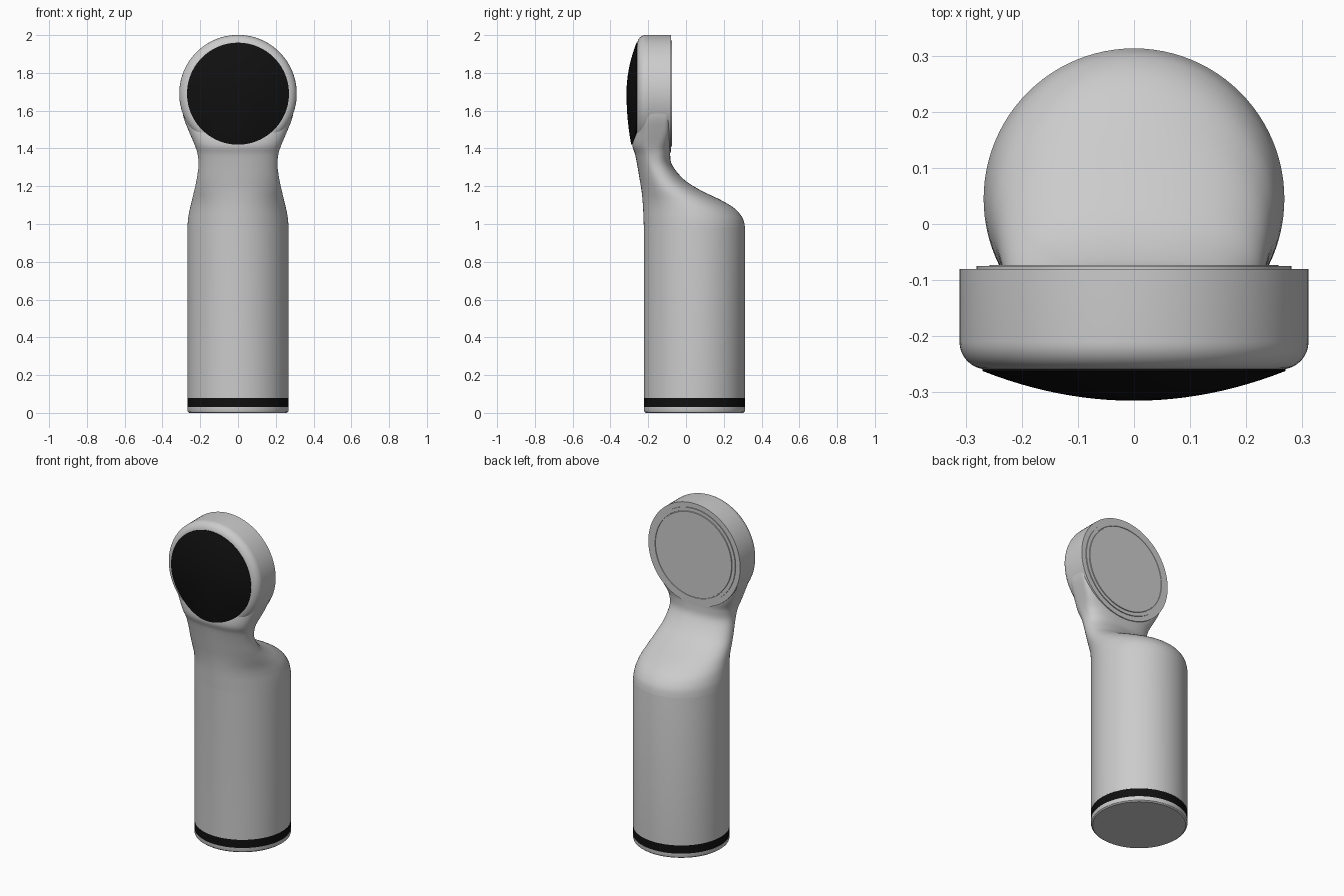
import bpy, bmesh
from math import sin, cos, pi

if "Cube" in bpy.data.objects:
    bpy.data.objects.remove(bpy.data.objects["Cube"])

SEG = 96
HEAD_Z = 1.69
BODY_Y = 0.045


def make(name, rings, mat=None, cap_start=True, cap_end=True):
    """Skin a list of equal-length point rings into one smooth object."""
    bm = bmesh.new()
    vr = [[bm.verts.new(p) for p in ring] for ring in rings]
    n = len(vr[0])
    for a, b in zip(vr, vr[1:]):
        for i in range(n):
            j = (i + 1) % n
            bm.faces.new((a[i], a[j], b[j], b[i]))
    if cap_start:
        bm.faces.new(vr[0][::-1])
    if cap_end:
        bm.faces.new(vr[-1])
    bmesh.ops.recalc_face_normals(bm, faces=bm.faces)
    me = bpy.data.meshes.new(name)
    bm.to_mesh(me)
    bm.free()
    ob = bpy.data.objects.new(name, me)
    bpy.context.collection.objects.link(ob)
    if mat:
        me.materials.append(mat)
    bpy.ops.object.select_all(action='DESELECT')
    ob.select_set(True)
    bpy.context.view_layer.objects.active = ob
    bpy.ops.object.shade_smooth_by_angle()
    return ob


def angles():
    return [2 * pi * i / SEG for i in range(SEG)]


def upright(profile):
    """Rings around the body axis from (radius, z) points."""
    return [[(r * cos(t), BODY_Y + r * sin(t), z) for t in angles()] for r, z in profile]


def facing(profile):
    """Rings around the head axis from (radius, y) points."""
    return [[(r * cos(t), y, HEAD_Z + r * sin(t)) for t in angles()] for r, y in profile]


def section(row):
    """Rounded horizontal slice: z, half width, front y, back y, front and back squareness."""
    z, w, f, b, nf, nb = row
    mid, half = (f + b) / 2, (b - f) / 2
    pts = []
    for t in angles():
        c, s = cos(t), sin(t)
        e = 2 / (nb if s > 0 else nf)
        x = w * abs(c) ** e * (1 if c > 0 else -1)
        y = half * abs(s) ** e * (1 if s > 0 else -1)
        pts.append((x, mid + y, z))
    return pts


def smooth_rows(rows, steps=5):
    """Catmull-Rom interpolation between the key rows."""
    out = []
    for i in range(len(rows) - 1):
        p0, p1, p2 = rows[max(i - 1, 0)], rows[i], rows[i + 1]
        p3 = rows[min(i + 2, len(rows) - 1)]
        for k in range(steps):
            t = k / steps
            out.append([0.5 * (2 * b + (c - a) * t + (2 * a - 5 * b + 4 * c - d) * t ** 2
                               + (3 * b - a - 3 * c + d) * t ** 3)
                        for a, b, c, d in zip(p0, p1, p2, p3)])
    return out + [rows[-1]]


black = bpy.data.materials.new("black")
black.diffuse_color = (0.005, 0.005, 0.005, 1)
black.use_nodes = True
black.node_tree.nodes["Principled BSDF"].inputs["Base Color"].default_value = black.diffuse_color

# Body tube flowing through the shoulder and neck into the head
rows = [
    (0.98, .268, -.223, .313, 2, 2),
    (1.03, .264, -.225, .300, 2, 2),
    (1.08, .255, -.227, .260, 2, 2),
    (1.125, .244, -.230, .188, 2, 2),
    (1.18, .231, -.236, .075, 2, 2.1),
    (1.235, .219, -.245, -.010, 2, 2.2),
    (1.31, .209, -.258, -.072, 2.1, 2.5),
    (1.37, .214, -.270, -.084, 2.3, 3),
    (1.42, .230, -.284, -.082, 2.5, 4),
    (1.50, .264, -.268, -.082, 3, 8),
    (1.56, .287, -.245, -.082, 4, 10),
    (1.62, .298, -.235, -.082, 5, 12),
]
tube = [(0.08, .268, -.223, .313, 2, 2)] + smooth_rows(rows)
make("body", [section(r) for r in tube])

# Black band and foot at the bottom
make("band", upright([(.267, .03), (.267, .08)]), black)
make("foot", upright([(.258, 0), (.266, .006), (.268, .012), (.268, .03)]))

# Round head with a rolled front edge
edge = [(.262 + .049 * sin(a), -.210 - .049 * cos(a)) for a in (pi / 2 * k / 10 for k in range(11))]
make("head", facing(edge + [(.311, -.08)]))

# Back cover plate with a fine seam
make("back_cover", facing([(.281, -.085), (.281, -.075), (.262, -.075), (.261, -.078),
                           (.258, -.078), (.257, -.073)]))

# Domed black lens whose lower rim rises to meet the neck
lens = []
for k in range(13):
    q = max(k / 12, 0.02)
    ring = []
    for t in angles():
        depth = .053 - .028 * max(0, -sin(t)) ** 6
        ring.append((.27 * q * cos(t), -.315 + depth * q * q, HEAD_Z + .27 * q * sin(t)))
    lens.append(ring)
lens.append([(x * .99, -.235, HEAD_Z + (z - HEAD_Z) * .99) for x, y, z in lens[-1]])
make("lens", lens, black, cap_end=False)
